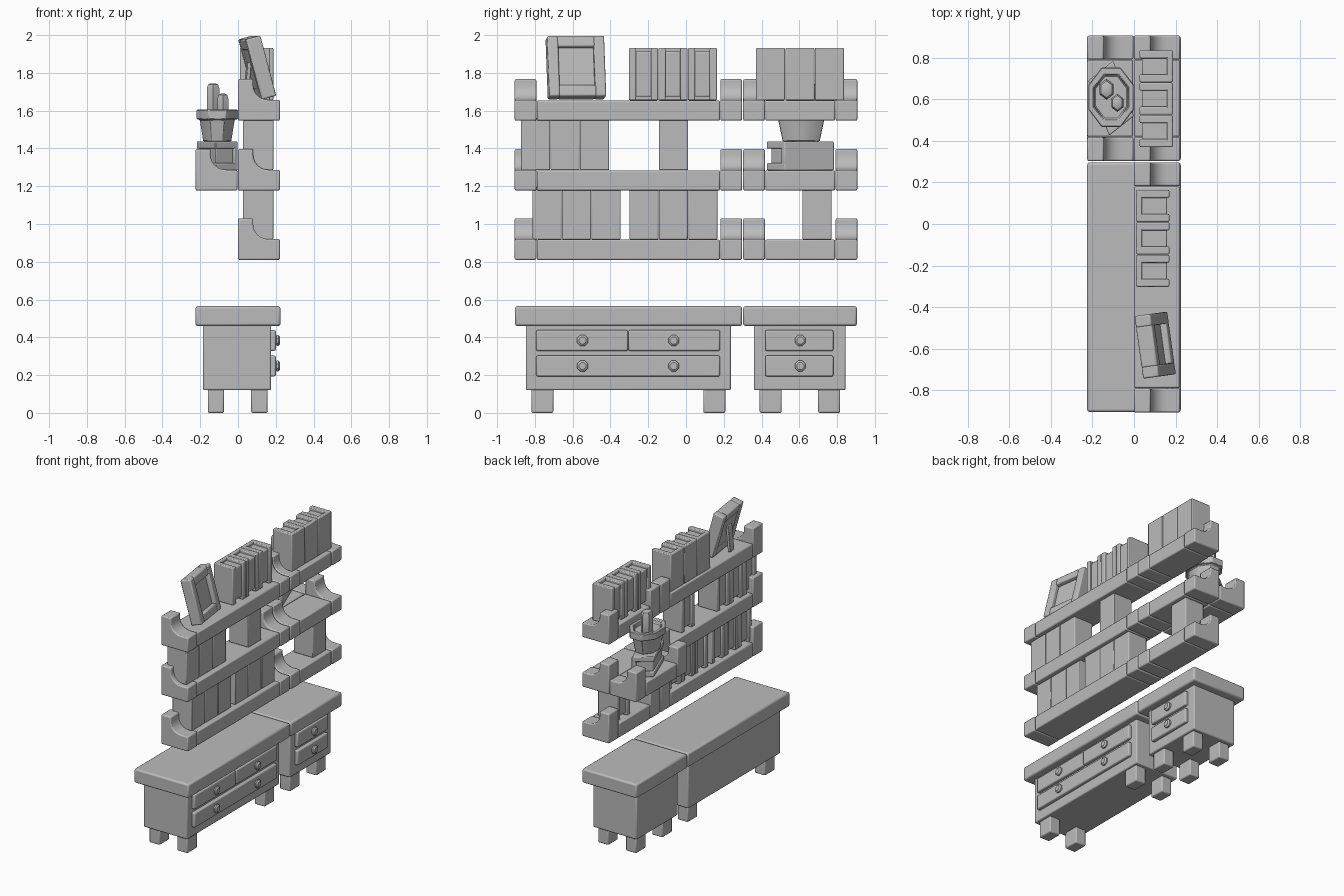
import bpy, bmesh, math
from mathutils import Matrix, Vector

cube = bpy.data.objects.get("Cube")
if cube:
    bpy.data.objects.remove(cube)

grey = bpy.data.materials.new("plain grey")
grey.use_nodes = True
COLOUR = (0.5, 0.5, 0.5, 1)
grey.diffuse_color = COLOUR
grey.node_tree.nodes["Principled BSDF"].inputs["Base Color"].default_value = COLOUR


def finish(name, bm, bevel=0.008, segments=2):
    """Turn a bmesh into a softly bevelled, smooth shaded object."""
    bmesh.ops.recalc_face_normals(bm, faces=bm.faces)
    mesh = bpy.data.meshes.new(name)
    bm.to_mesh(mesh)
    bm.free()
    ob = bpy.data.objects.new(name, mesh)
    bpy.context.collection.objects.link(ob)
    mesh.materials.append(grey)
    if bevel:
        mod = ob.modifiers.new("soft edges", "BEVEL")
        mod.width, mod.segments = bevel, segments
        mod.limit_method, mod.angle_limit = "ANGLE", math.radians(40)
    bpy.ops.object.select_all(action="DESELECT")
    ob.select_set(True)
    bpy.context.view_layer.objects.active = ob
    bpy.ops.object.shade_smooth_by_angle(angle=math.radians(40))
    return ob


def add_box(bm, x, y, z, matrix=Matrix()):
    """Add a box given its (low, high) range on each axis."""
    size = Matrix.Diagonal((x[1] - x[0], y[1] - y[0], z[1] - z[0], 1))
    middle = Matrix.Translation((sum(x) / 2, sum(y) / 2, sum(z) / 2))
    bmesh.ops.create_cube(bm, size=1, matrix=matrix @ middle @ size)


def box(name, x, y, z, bevel=0.008):
    bm = bmesh.new()
    add_box(bm, x, y, z)
    return finish(name, bm, bevel)


def prism(name, points, y0, y1):
    """Extrude an x-z profile along y."""
    bm = bmesh.new()
    face = bm.faces.new([bm.verts.new((x, y0, z)) for x, z in points])
    new = bmesh.ops.extrude_face_region(bm, geom=[face])["geom"]
    bmesh.ops.translate(bm, vec=(0, y1 - y0, 0),
                        verts=[v for v in new if isinstance(v, bmesh.types.BMVert)])
    return finish(name, bm)


def lathe(name, profile, sides, matrix, bevel=0.0):
    """Spin a (radius, height) profile, closing both ends."""
    bm = bmesh.new()
    rings = []
    for r, h in profile:
        angles = [math.tau * (i + 0.5) / sides for i in range(sides)]
        rings.append([bm.verts.new(matrix @ Vector((r * math.cos(a), r * math.sin(a), h)))
                      for a in angles])
    for low, high in zip(rings, rings[1:]):
        for i in range(sides):
            j = (i + 1) % sides
            bm.faces.new((low[i], low[j], high[j], high[i]))
    bm.faces.new(rings[0][::-1])
    bm.faces.new(rings[-1])
    return finish(name, bm, bevel, 1)


# Cabinets: top slab, body, four legs, drawers and knobs
def knob(name, y, z):
    place = Matrix.Translation((0.19, y, z)) @ Matrix.Rotation(math.pi / 2, 4, "Y")
    lathe(name, [(0.018, 0), (0.018, 0.01), (0.031, 0.014), (0.031, 0.024), (0.02, 0.033)], 8, place)


def cabinet(name, y0, y1, drawers, knobs):
    box(name + "_top", (-0.225, 0.225), (y0, y1), (0.46, 0.565), 0.012)
    box(name + "_body", (-0.185, 0.175), (y0 + 0.057, y1 - 0.06), (0.12, 0.47))
    for x in (-0.117, 0.113):
        for y in (y0 + 0.145, y1 - 0.147):
            box(name + "_leg", (x - 0.043, x + 0.043), (y - 0.058, y + 0.058), (0, 0.13))
    for a, b, z in drawers:
        box(name + "_drawer", (0.165, 0.2), (a, b), (z - 0.055, z + 0.055))
    for z in (0.383, 0.248):
        for y in knobs:
            knob(name + "_knob", y, z)


cabinet("long_cabinet", -0.905, 0.297,
        [(-0.793, -0.307, 0.383), (-0.305, 0.18, 0.383), (-0.793, 0.18, 0.248)], (-0.548, -0.065))
cabinet("short_cabinet", 0.303, 0.905, [(0.42, 0.78, 0.383), (0.42, 0.78, 0.248)], (0.605,))


# Shelves: a board held between two brackets with a scooped front
def shelf(name, x, y0, y1, z):
    box(name + "_board", (x, x + 0.22), (y0 + 0.117, y1 - 0.117), (z, z + 0.107))
    scoop = [(x + 0.16 - 0.08 * math.cos(a), z + 0.19 - 0.08 * math.sin(a))
             for a in (math.pi / 2 * i / 6 for i in range(7))]
    outline = [(x, z), (x + 0.222, z), (x + 0.222, z + 0.11)] + scoop[::-1]
    outline += [(x + 0.08, z + 0.22), (x, z + 0.22)]
    for y in (y0, y1 - 0.115):
        prism(name + "_bracket", outline, y, y + 0.115)


LEVELS = (0.81, 1.177, 1.547)
for level in LEVELS:
    shelf("long_shelf", 0, -0.907, 0.297, level)
    shelf("short_shelf", 0, 0.303, 0.907, level)
shelf("rear_shelf", -0.225, 0.303, 0.907, LEVELS[1])


# Books: unit-sized (depth, thickness, height) with the spine at high x
def book(name, matrix):
    bm = bmesh.new()
    for y in ((0, 0.25), (0.75, 1)):
        add_box(bm, (0, 1), y, (0, 1), matrix)
    add_box(bm, (0.82, 1), (0.1, 0.9), (0, 1), matrix)
    add_box(bm, (0.07, 0.9), (0.2, 0.8), (0.07, 0.93), matrix)
    finish(name, bm, 0.006)


def book_row(start, count, level, spine_out=True):
    for i in range(count):
        y = start + 0.156 * i
        if spine_out:
            place = Matrix.Translation((0.027, y, level + 0.108))
            size = (0.16, 0.154, 0.277, 1)
        else:
            place = Matrix.Translation((0.17, y, level + 0.108))
            size = (-0.16, 0.154, 0.277, 1)
        book("standing_book", place @ Matrix.Diagonal(size))


book_row(0.37, 3, LEVELS[2])
book_row(-0.302, 3, LEVELS[2], False)
book_row(-0.873, 3, LEVELS[1])
book_row(-0.143, 1, LEVELS[1])
book_row(-0.812, 3, LEVELS[0])
book_row(-0.3, 3, LEVELS[0])
book_row(0.617, 1, LEVELS[0])

# Book lying askew under the plant
lying = Matrix(((0.12, 0, -0.1, -0.12), (0.095, 0, 0.265, 0.425), (0, 0.153, 0, 1.284), (0, 0, 0, 1)))
book("lying_book", lying)

# Leaning picture frame with a recessed panel and a back strut
lean = (Matrix.Translation((0.102, -0.583, 1.828)) @ Matrix.Rotation(math.radians(8), 4, "Z")
        @ Matrix.Rotation(math.radians(-15), 4, "Y"))
bm = bmesh.new()
for s in (-1, 1):
    add_box(bm, (-0.04, 0.04), sorted((s * 0.095, s * 0.152)), (-0.165, 0.165), lean)
    add_box(bm, (-0.04, 0.04), (-0.1, 0.1), sorted((s * 0.105, s * 0.165)), lean)
finish("picture_frame", bm)
bm = bmesh.new()
add_box(bm, (-0.035, 0.01), (-0.11, 0.11), (-0.12, 0.12), lean)
finish("picture_panel", bm, 0)
bm = bmesh.new()
strut = lean @ Matrix.Translation((-0.035, 0, 0.04)) @ Matrix.Rotation(math.radians(20), 4, "Y")
add_box(bm, (-0.01, 0.01), (-0.03, 0.03), (-0.19, 0), strut)
finish("picture_strut", bm, 0.004)

# Plant pot, widened along y, with two stubby cactus stems
pot = Matrix.Translation((-0.11, 0.61, 1.437)) @ Matrix.Diagonal((1, 1.32, 1, 1))
lathe("plant_pot", [(0.08, 0), (0.1, 0.115), (0.118, 0.118), (0.118, 0.168),
                    (0.09, 0.168), (0.085, 0.145)], 8, pot, 0.004)
for x, y, r, top in ((-0.132, 0.648, 0.038, 1.745), (-0.08, 0.583, 0.033, 1.69)):
    place = Matrix.Translation((x, y, 1.56)) @ Matrix.Diagonal((1, 1.32, 1, 1))
    h = top - 1.56
    lathe("cactus_stem", [(r * 0.8, 0), (r, 0.04), (r, h - 0.025), (r * 0.8, h - 0.007), (r * 0.4, h)], 6, place)
